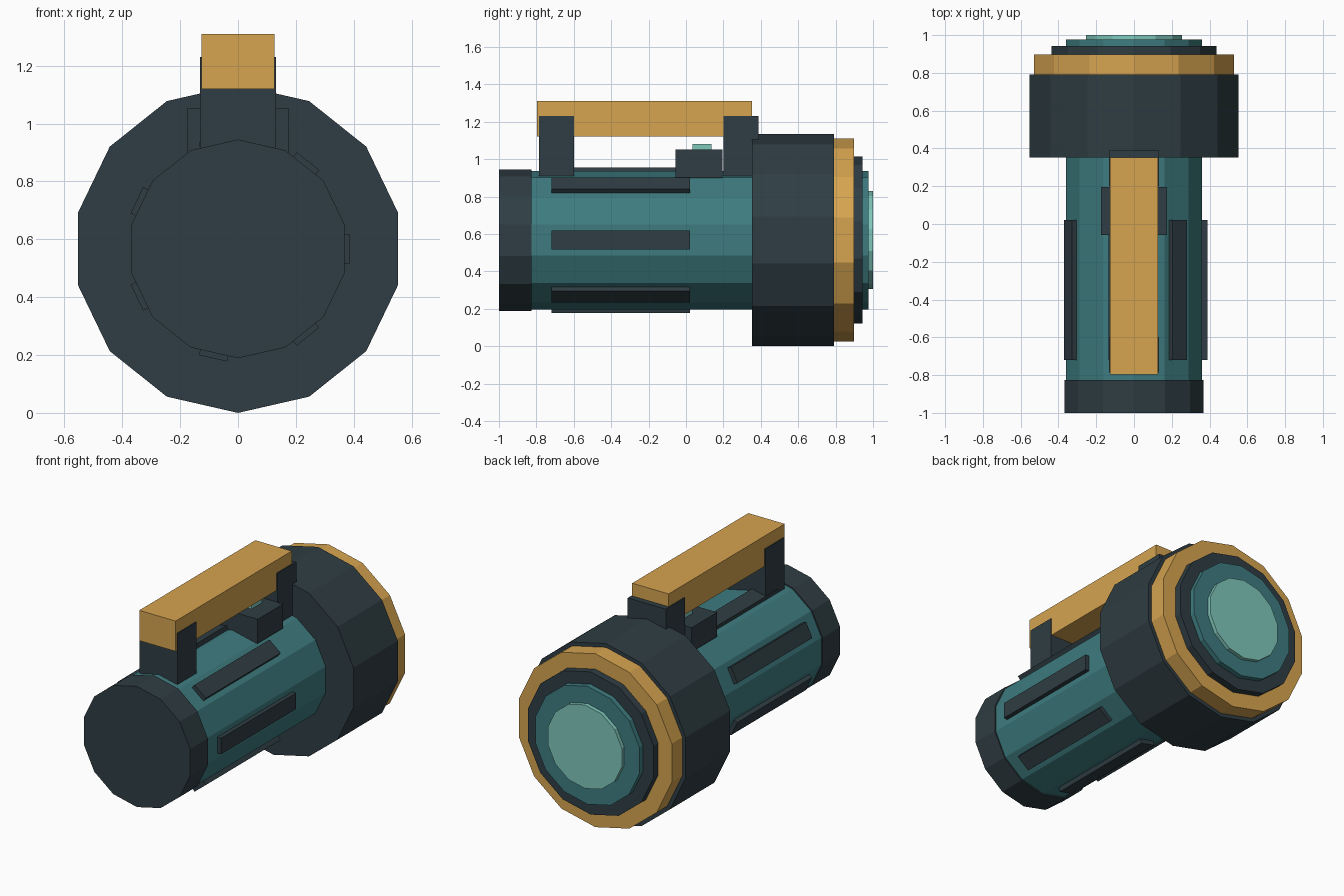
import bpy, bmesh, math
from mathutils import Matrix, Vector

if "Cube" in bpy.data.objects:
    bpy.data.objects.remove(bpy.data.objects["Cube"])


def material(name, rgb):
    def lin(v):
        v /= 255
        return v / 12.92 if v <= 0.04045 else ((v + 0.055) / 1.055) ** 2.4
    m = bpy.data.materials.new(name)
    m.diffuse_color = (*[lin(v) for v in rgb], 1)
    m.use_nodes = True
    m.node_tree.nodes["Principled BSDF"].inputs["Base Color"].default_value = m.diffuse_color
    return m


DARK = material("dark slate", (47, 61, 67))
TEAL = material("teal", (62, 124, 128))
GOLD = material("ochre", (214, 164, 80))
GLASS = material("pale aqua", (128, 200, 188))

SIDES = 14
AXIS_Z = 0.567      # height of the torch axis


def finish(name, bm, mat):
    bmesh.ops.recalc_face_normals(bm, faces=bm.faces)
    me = bpy.data.meshes.new(name)
    bm.to_mesh(me)
    bm.free()
    me.materials.append(mat)
    ob = bpy.data.objects.new(name, me)
    bpy.context.collection.objects.link(ob)
    return ob


def drum(name, radius, y0, y1, mat):
    """Faceted cylinder along y with a corner pointing straight up."""
    bm = bmesh.new()
    rings = []
    for y in (y0, y1):
        angles = [math.tau * i / SIDES for i in range(SIDES)]
        rings.append([bm.verts.new((radius * math.sin(a), y, AXIS_Z + radius * math.cos(a)))
                      for a in angles])
    bm.faces.new(rings[0])
    bm.faces.new(rings[1])
    for i in range(SIDES):
        j = (i + 1) % SIDES
        bm.faces.new((rings[0][i], rings[0][j], rings[1][j], rings[1][i]))
    return finish(name, bm, mat)


def box(name, x, y, z, mat, turn=0):
    """Box from (min, max) ranges, optionally turned about the torch axis."""
    bm = bmesh.new()
    bmesh.ops.create_cube(bm, size=1)
    size = Vector((x[1] - x[0], y[1] - y[0], z[1] - z[0]))
    mid = Vector((sum(x) / 2, sum(y) / 2, sum(z) / 2))
    bm.transform(Matrix.Translation(mid) @ Matrix.Diagonal((*size, 1)))
    if turn:
        pivot = Vector((0, 0, AXIS_Z))
        bmesh.ops.rotate(bm, verts=bm.verts, cent=pivot,
                         matrix=Matrix.Rotation(turn, 3, 'Y'))
    return finish(name, bm, mat)


# Barrel, tail cap and stepped lamp head
drum("tail_cap", 0.378, -1.0, -0.825, DARK)
drum("barrel", 0.37, -0.83, 0.36, TEAL)
drum("lamp_head", 0.567, 0.352, 0.792, DARK)
drum("bezel_ring", 0.543, 0.79, 0.897, GOLD)
drum("inner_ring", 0.447, 0.89, 0.943, DARK)
drum("reflector", 0.37, 0.94, 0.976, TEAL)
drum("lens", 0.262, 0.97, 1.0, GLASS)

# Seven grip ribs around the barrel
for i in range(7):
    box(f"grip_rib_{i + 1}", (0.34, 0.388), (-0.72, 0.022),
        (AXIS_Z - 0.05, AXIS_Z + 0.05), DARK, math.tau * i / 7)

# Carrying handle on two posts
box("handle_grip", (-0.126, 0.126), (-0.797, 0.352), (1.12, 1.31), GOLD)
box("rear_handle_post", (-0.132, 0.132), (-0.785, -0.598), (0.91, 1.23), DARK)
box("front_handle_post", (-0.132, 0.132), (0.2, 0.388), (0.91, 1.23), DARK)

# Switch block with its button
box("switch_block", (-0.176, 0.176), (-0.057, 0.195), (0.9, 1.052), DARK)
box("switch_button", (-0.07, 0.07), (0.035, 0.137), (1.05, 1.08), GLASS)
